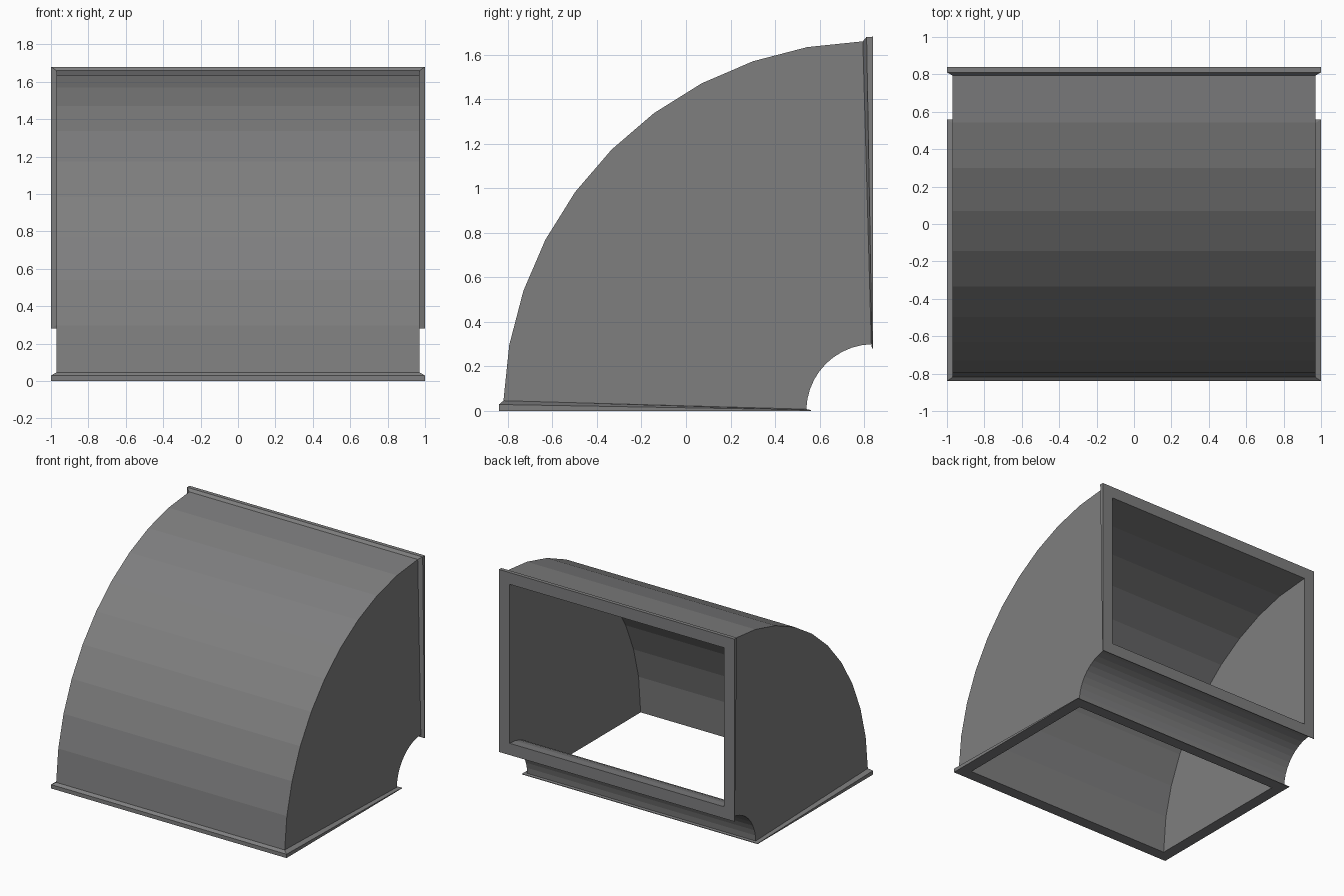
import bpy, bmesh, math

if "Cube" in bpy.data.objects:
    bpy.data.objects.remove(bpy.data.objects["Cube"])

PIVOT_Y = 0.84          # bend axis runs along x at y = 0.84, z = 0
STEPS = 10              # facets around the bend
START, END = 1.6, 88.4  # angles where the flanges meet the duct

metal = bpy.data.materials.new("duct_grey")
metal.diffuse_color = (0.21, 0.21, 0.212, 1)
metal.use_nodes = True
metal.node_tree.nodes["Principled BSDF"].inputs["Base Color"].default_value = metal.diffuse_color


def section(bm, angle, half_width, r_in, r_out):
    """Rectangular cross-section of the duct at one angle of the bend."""
    a = math.radians(angle)
    corners = [(-half_width, r_in), (half_width, r_in),
               (half_width, r_out), (-half_width, r_out)]
    return [bm.verts.new((x, PIVOT_Y - r * math.cos(a), r * math.sin(a)))
            for x, r in corners]


bend = [START + (END - START) * i / STEPS for i in range(STEPS + 1)]
flange = (1.0, 0.28, 1.68)
outer = (0.97, 0.30, 1.66)
inner = (0.91, 0.37, 1.59)

# Outside skin: flange, bend, flange; then back through the hollow inside
path = [(0, flange), (1, flange)]
path += [(a, outer) for a in bend]
path += [(89, flange), (90, flange)]
path += [(a, inner) for a in [90] + bend[::-1][1:-1] + [0]]

bm = bmesh.new()
rings = [section(bm, a, *size) for a, size in path]
for ring, nxt in zip(rings, rings[1:] + rings[:1]):
    for i in range(4):
        j = (i + 1) % 4
        bm.faces.new((ring[i], ring[j], nxt[j], nxt[i]))
bmesh.ops.recalc_face_normals(bm, faces=bm.faces)

mesh = bpy.data.meshes.new("duct_elbow")
bm.to_mesh(mesh)
bm.free()
mesh.materials.append(metal)
duct = bpy.data.objects.new("duct_elbow", mesh)
bpy.context.collection.objects.link(duct)
